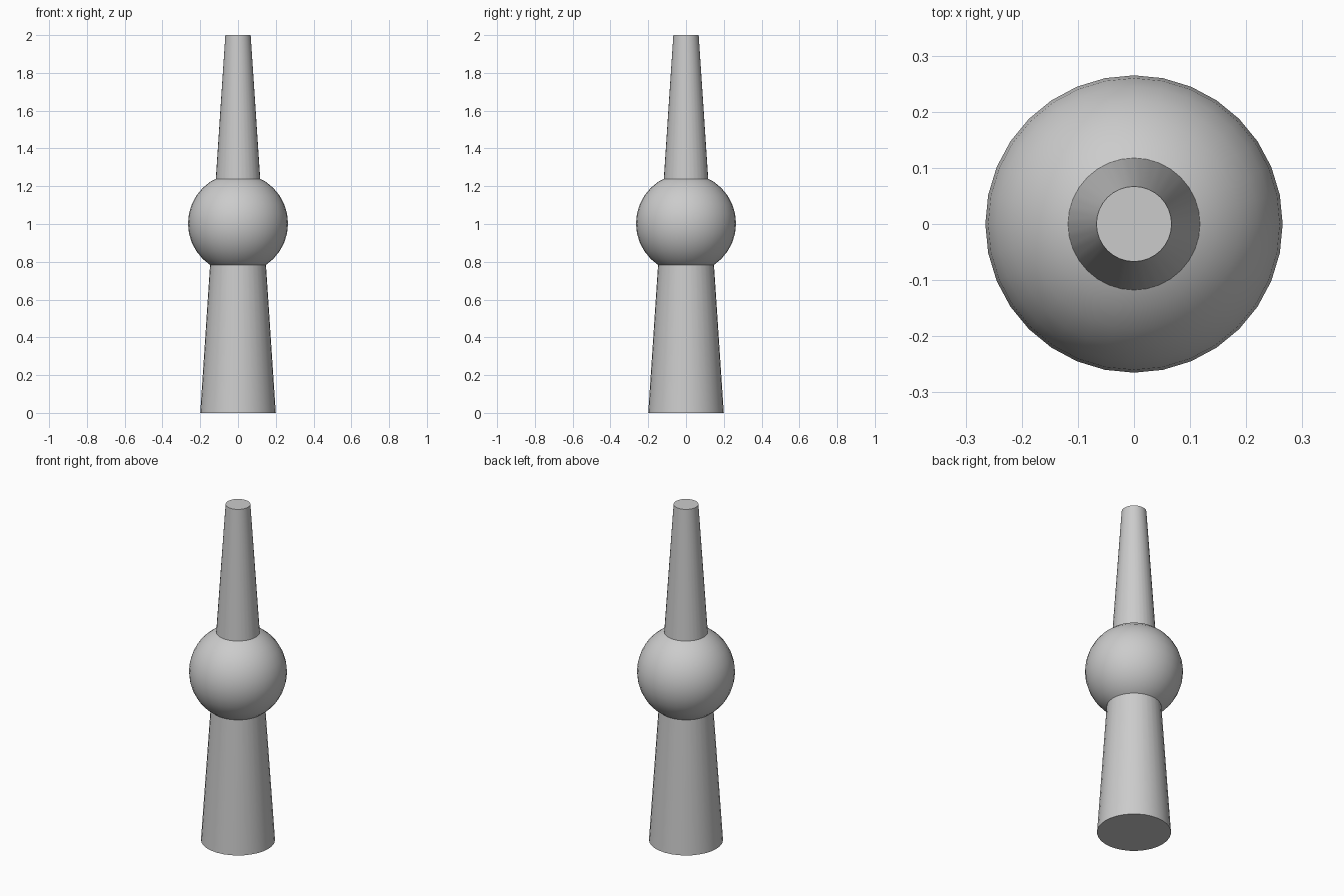
import bpy
import math

cube = bpy.data.objects.get("Cube")
if cube:
    bpy.data.objects.remove(cube, do_unlink=True)

SIDES = 32

# Plain grey
grey = bpy.data.materials.new("light_grey")
grey.use_nodes = True
colour = (0.6, 0.6, 0.6, 1)
grey.diffuse_color = colour
grey.node_tree.nodes["Principled BSDF"].inputs["Base Color"].default_value = colour


def finish(name):
    part = bpy.context.object
    part.name = name
    part.data.materials.append(grey)
    bpy.ops.object.shade_smooth_by_angle(angle=math.radians(30))


# Tapered shaft running the full height
bpy.ops.mesh.primitive_cone_add(vertices=SIDES, radius1=0.2, radius2=0.067,
                                depth=2, location=(0, 0, 1))
finish("tapered_shaft")

# Ball around the middle of the shaft
bpy.ops.mesh.primitive_uv_sphere_add(segments=SIDES, ring_count=16,
                                     radius=0.265, location=(0, 0, 1.003))
finish("middle_ball")
